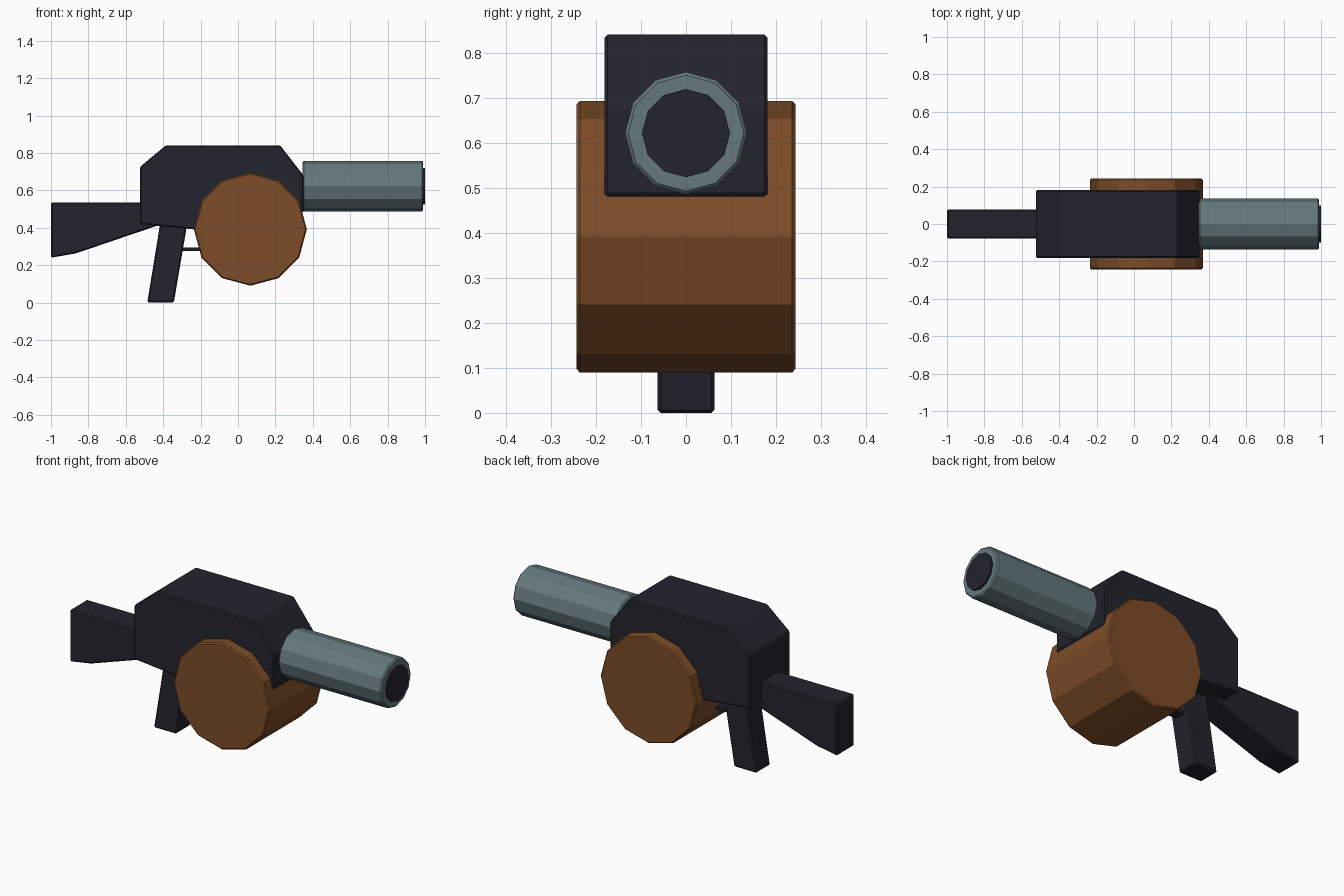
import bpy, bmesh, math

if "Cube" in bpy.data.objects:
    bpy.data.objects.remove(bpy.data.objects["Cube"])


def material(name, rgb):
    m = bpy.data.materials.new(name)
    m.diffuse_color = (*rgb, 1)
    m.use_nodes = True
    m.node_tree.nodes["Principled BSDF"].inputs["Base Color"].default_value = m.diffuse_color
    return m


DARK = material("dark gunmetal", (0.017, 0.017, 0.027))
BROWN = material("brown", (0.205, 0.073, 0.021))
STEEL = material("blue grey steel", (0.13, 0.19, 0.21))


def prism(name, rings, mat, bevel=0.007):
    """Solid between two matching end outlines, with small bevels on sharp edges."""
    bm = bmesh.new()
    a, b = [[bm.verts.new(p) for p in ring] for ring in rings]
    n = len(a)
    bm.faces.new(a)
    bm.faces.new(b[::-1])
    for i in range(n):
        j = (i + 1) % n
        bm.faces.new((a[j], a[i], b[i], b[j]))
    bmesh.ops.recalc_face_normals(bm, faces=bm.faces)
    me = bpy.data.meshes.new(name)
    bm.to_mesh(me)
    bm.free()
    me.materials.append(mat)
    ob = bpy.data.objects.new(name, me)
    bpy.context.collection.objects.link(ob)
    if bevel:
        mod = ob.modifiers.new("edge bevel", 'BEVEL')
        mod.width = bevel
        mod.segments = 1
        mod.limit_method = 'ANGLE'
        mod.angle_limit = math.radians(35)
    return ob


def slab(name, profile, half, mat, bevel=0.007):
    """Side profile (x, z) extruded across y."""
    return prism(name, [[(x, y, z) for x, z in profile] for y in (-half, half)], mat, bevel)


def circle(r, n=12):
    return [(r * math.cos(2 * math.pi * i / n), r * math.sin(2 * math.pi * i / n)) for i in range(n)]


def tube(name, x0, x1, z, r, mat, bevel=0.007):
    """Twelve-sided cylinder along x."""
    return prism(name, [[(x, u, z + v) for u, v in circle(r)] for x in (x0, x1)], mat, bevel)


# Receiver body with chamfered top corners
slab("body", [(-0.525, 0.42), (-0.525, 0.725), (-0.385, 0.841), (0.225, 0.841),
              (0.35, 0.68), (0.35, 0.482), (0.2, 0.44), (-0.2, 0.388)], 0.181, DARK)

# Shoulder stock
slab("stock", [(-1.0, 0.24), (-1.0, 0.535), (-0.5, 0.535), (-0.42, 0.415),
               (-0.87, 0.262)], 0.077, DARK)

# Grip and trigger guard
slab("grip", [(-0.485, 0.0), (-0.343, 0.0), (-0.27, 0.43), (-0.415, 0.43)], 0.063, DARK)
slab("trigger_guard", [(-0.32, 0.276), (-0.16, 0.276), (-0.16, 0.294), (-0.32, 0.294)],
     0.03, DARK, 0.002)

# Drum magazine
slab("drum", [(0.066 + x, 0.392 + z) for x, z in circle(0.302)], 0.243, BROWN)

# Barrel and dark bore
tube("barrel", 0.345, 0.99, 0.622, 0.136, STEEL)
tube("bore", 0.95, 1.0, 0.622, 0.098, DARK, 0)
